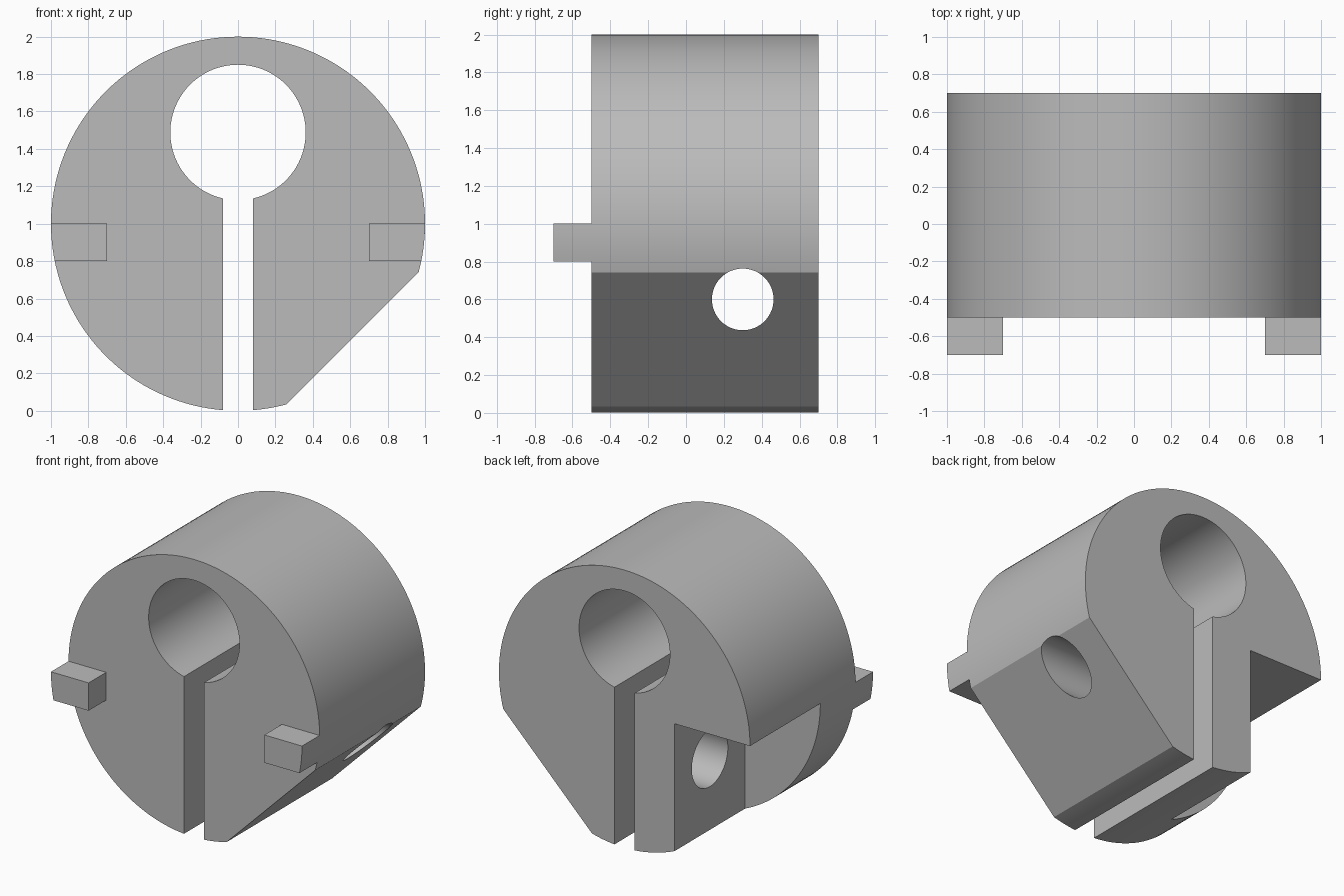
import bpy, bmesh, math
from mathutils import Matrix

cube = bpy.data.objects.get("Cube")
if cube:
    bpy.data.objects.remove(cube, do_unlink=True)

RADIUS, MID_Z = 1.0, 1.0
BORE_R, BORE_Z = 0.362, 1.488
SLOT = 0.08
FRONT, BACK = -0.5, 0.7

grey = bpy.data.materials.new("plain grey")
grey.use_nodes = True
grey.diffuse_color = (0.5, 0.5, 0.5, 1)
grey.node_tree.nodes["Principled BSDF"].inputs["Base Color"].default_value = (0.5, 0.5, 0.5, 1)


def arc(radius, z, start, end, steps):
    """Points (x, z) on an arc between two angles."""
    angles = [start + (end - start) * i / steps for i in range(steps + 1)]
    return [(radius * math.cos(a), z + radius * math.sin(a)) for a in angles]


def to_object(name, bm):
    bmesh.ops.recalc_face_normals(bm, faces=bm.faces)
    mesh = bpy.data.meshes.new(name)
    bm.to_mesh(mesh)
    bm.free()
    mesh.materials.append(grey)
    obj = bpy.data.objects.new(name, mesh)
    bpy.context.collection.objects.link(obj)
    return obj


def extrude_profile(name, points, y0, y1):
    bm = bmesh.new()
    face = bm.faces.new([bm.verts.new((x, y0, z)) for x, z in points])
    result = bmesh.ops.extrude_face_region(bm, geom=[face])
    moved = [v for v in result["geom"] if isinstance(v, bmesh.types.BMVert)]
    bmesh.ops.translate(bm, verts=moved, vec=(0, y1 - y0, 0))
    return to_object(name, bm)


def cross_hole(name, radius, x0, x1):
    bm = bmesh.new()
    place = Matrix.Translation(((x0 + x1) / 2, 0.3, 0.6)) @ Matrix.Rotation(math.pi / 2, 4, "Y")
    bmesh.ops.create_cone(bm, cap_ends=True, segments=64, radius1=radius,
                          radius2=radius, depth=x1 - x0, matrix=place)
    return to_object(name, bm)


def select_only(obj):
    bpy.ops.object.select_all(action="DESELECT")
    obj.select_set(True)
    bpy.context.view_layer.objects.active = obj


def cut(obj, cutter):
    cutter.hide_render = True
    mod = obj.modifiers.new("cut", "BOOLEAN")
    mod.operation, mod.solver, mod.object = "DIFFERENCE", "EXACT", cutter
    select_only(obj)
    bpy.ops.object.modifier_apply(modifier=mod.name)
    bpy.data.objects.remove(cutter, do_unlink=True)


# Body outline: round rim with a 45 degree flat, slot and bore
down = -math.pi / 2
slot_rim = math.asin(SLOT / RADIUS)
slot_bore = math.asin(SLOT / BORE_R)
flat_mid, flat_half = -math.pi / 4, math.acos((0.225 + MID_Z) / math.sqrt(2) / RADIUS)
outline = arc(RADIUS, MID_Z, down + slot_rim, flat_mid - flat_half, 6)
outline += arc(RADIUS, MID_Z, flat_mid + flat_half, 1.5 * math.pi - slot_rim, 120)
outline += arc(BORE_R, BORE_Z, 1.5 * math.pi - slot_bore, down + slot_bore, 80)
body = extrude_profile("clamp_body", outline, FRONT, BACK)

# Screw head pocket at the rear, then clearance and threaded screw holes
pocket = [(-1.3, -0.3), (-0.4, -0.3), (-0.4, 1.0), (-1.3, 1.0)]
cut(body, extrude_profile("pocket_cutter", pocket, -0.1, 0.9))
cut(body, cross_hole("clearance_cutter", 0.205, -0.6, 0))
cut(body, cross_hole("thread_cutter", 0.163, 0, 1.3))

# Front drive tabs, rounded to match the rim
tab = [(0.7, 1.0), (0.7, 0.8)] + arc(RADIUS, MID_Z, -math.asin(0.2), 0, 6)
tabs = [extrude_profile(side + "_tab", [(s * x, z) for x, z in tab], -0.7, FRONT)
        for side, s in (("left", 1), ("right", -1))]

for obj in [body] + tabs:
    select_only(obj)
    bpy.ops.object.shade_smooth_by_angle(angle=math.radians(20))
